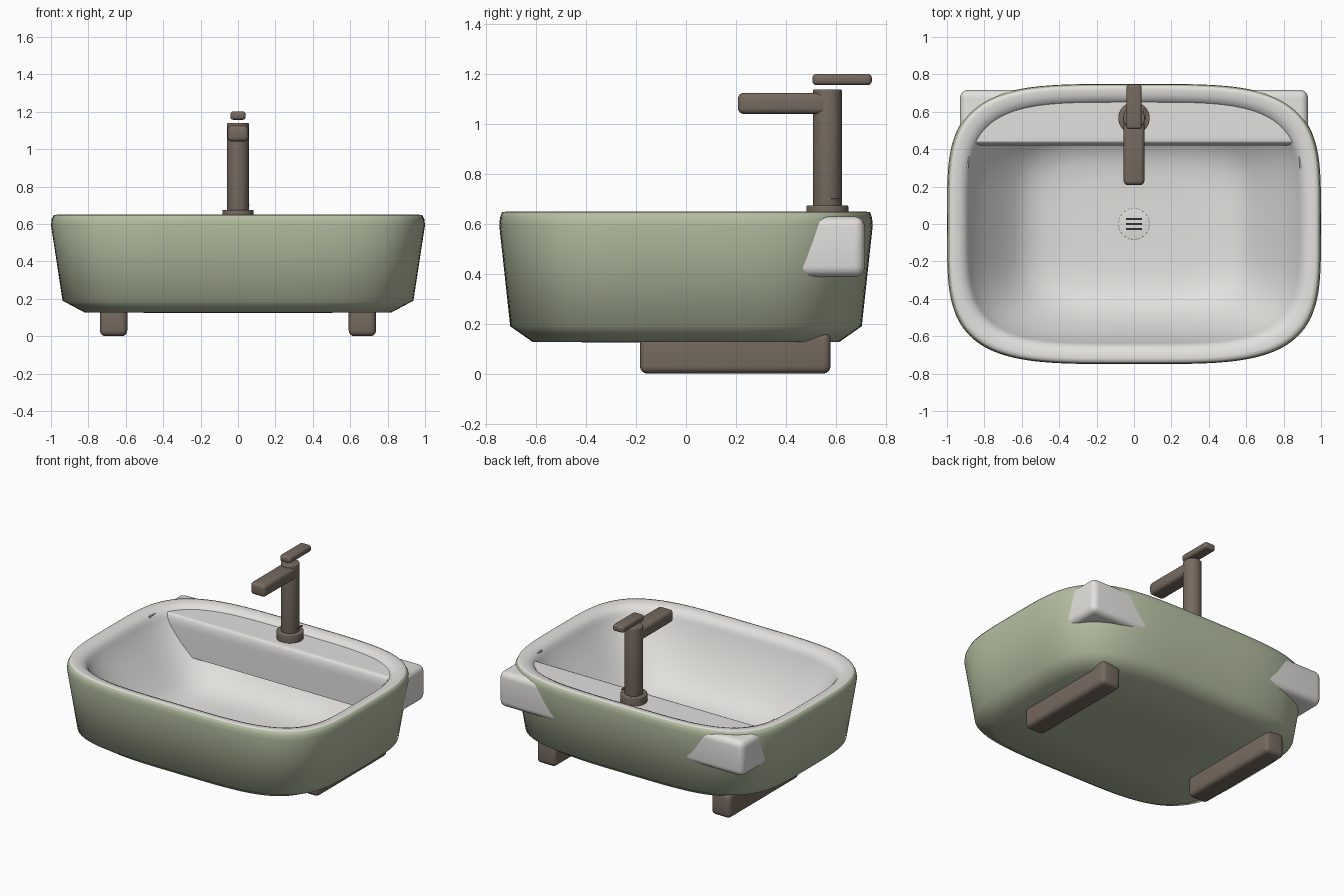
import bpy, bmesh, math

if "Cube" in bpy.data.objects:
    bpy.data.objects.remove(bpy.data.objects["Cube"])

def material(name, rgb):
    m = bpy.data.materials.new(name)
    m.diffuse_color = (*rgb, 1)
    m.use_nodes = True
    m.node_tree.nodes["Principled BSDF"].inputs["Base Color"].default_value = m.diffuse_color
    return m

GREEN = material("sage green", (0.46, 0.52, 0.36))
WHITE = material("white ceramic", (0.76, 0.75, 0.725))
BROWN = material("bronze brown", (0.18, 0.143, 0.115))
DARK = material("dark slot", (0.03, 0.03, 0.03))

def finish(bm, name, mats, bevel=0, segments=4, angle=40):
    bmesh.ops.recalc_face_normals(bm, faces=bm.faces)
    me = bpy.data.meshes.new(name)
    bm.to_mesh(me)
    bm.free()
    ob = bpy.data.objects.new(name, me)
    bpy.context.collection.objects.link(ob)
    for m in mats:
        me.materials.append(m)
    bpy.ops.object.select_all(action='DESELECT')
    ob.select_set(True)
    bpy.context.view_layer.objects.active = ob
    if bevel:
        mod = ob.modifiers.new("Bevel", 'BEVEL')
        mod.width, mod.segments = bevel, segments
        mod.limit_method, mod.angle_limit = 'ANGLE', math.radians(40)
        bpy.ops.object.modifier_apply(modifier=mod.name)
    bpy.ops.object.shade_smooth_by_angle(angle=math.radians(angle))
    return ob

def prism(outline, z0, z1):
    bm = bmesh.new()
    lo = [bm.verts.new((x, y, z0)) for x, y in outline]
    hi = [bm.verts.new((x, y, z1)) for x, y in outline]
    bm.faces.new(lo[::-1])
    bm.faces.new(hi)
    for i in range(len(lo)):
        j = (i + 1) % len(lo)
        bm.faces.new((lo[i], lo[j], hi[j], hi[i]))
    return bm

def box(name, x0, x1, y0, y1, z0, z1, mat, bevel=0):
    bm = prism([(x0, y0), (x1, y0), (x1, y1), (x0, y1)], z0, z1)
    return finish(bm, name, [mat], bevel)

def cylinder(name, x, y, r, z0, z1, mat, bevel=0):
    ring = [2 * math.pi * i / 48 for i in range(48)]
    bm = prism([(x + r * math.cos(a), y + r * math.sin(a)) for a in ring], z0, z1)
    return finish(bm, name, [mat], bevel)

def squircle(hx, hy, a):
    c, s = math.cos(a), math.sin(a)
    return (hx * math.copysign(math.sqrt(abs(c)), c),
            hy * math.copysign(math.sqrt(abs(s)), s))

def round_edges(bm, test, radius, segments=6):
    edges = [e for e in bm.edges if test(e.verts[0].co, e.verts[1].co)]
    bmesh.ops.bevel(bm, geom=edges, offset=radius, segments=segments,
                    profile=0.5, affect='EDGES')

# Basin shell: rounded-rectangle rings from underside, over the rim, to bowl floor
RINGS = [(0.40, 0.28, 0.125), (0.82, 0.615, 0.127), (0.938, 0.705, 0.19),
         (1.0, 0.749, 0.595), (0.996, 0.746, 0.625), (0.985, 0.738, 0.648),
         (0.965, 0.718, 0.65), (0.935, 0.688, 0.646), (0.908, 0.662, 0.634),
         (0.890, 0.645, 0.612), (0.880, 0.638, 0.59), (0.85, 0.62, 0.535),
         (0.79, 0.585, 0.45), (0.715, 0.535, 0.36), (0.64, 0.475, 0.275),
         (0.57, 0.41, 0.22), (0.48, 0.335, 0.192), (0.36, 0.25, 0.183),
         (0.2, 0.14, 0.18)]
N = 128
bm = bmesh.new()
loops = []
for hx, hy, z in RINGS:
    pts = [squircle(hx, hy, 2 * math.pi * i / N) for i in range(N)]
    loops.append([bm.verts.new((x, y, z)) for x, y in pts])
bm.faces.new(loops[0][::-1])
bm.faces.new(loops[-1]).material_index = 1
for k in range(len(loops) - 1):
    a, b = loops[k], loops[k + 1]
    for i in range(N):
        j = (i + 1) % N
        f = bm.faces.new((a[i], a[j], b[j], b[i]))
        f.material_index = 1 if k >= 5 else 0
finish(bm, "basin", [GREEN, WHITE], angle=75)

# Overhanging tap shelf across the back of the bowl, with a rounded front lip
start = math.asin((0.42 / 0.67) ** 2)
arc = [start + (math.pi - 2 * start) * i / 48 for i in range(49)]
bm = prism([squircle(0.92, 0.67, a) for a in arc], 0.365, 0.62)
round_edges(bm, lambda p, q: min(p.z, q.z) > 0.5 and max(p.y, q.y) < 0.421, 0.075)
finish(bm, "tap_shelf", [WHITE])

# Rear corner brackets and feet, mirrored left and right
BRACKET = [(0.93, 0.717), (0.45, 0.717), (0.45, 0.66), (0.70, 0.63),
           (0.83, 0.55), (0.88, 0.40), (0.885, 0.30), (0.93, 0.30)]
def outer_edge(p, q):
    on_side = min(abs(p.x), abs(q.x)) > 0.929
    on_back = min(p.y, q.y) > 0.716
    corner = on_side and on_back
    return corner or ((on_side or on_back) and abs(p.z - q.z) < 0.01)

for side, s in (("left", -1), ("right", 1)):
    bm = prism([(s * x, y) for x, y in BRACKET], 0.388, 0.63)
    round_edges(bm, outer_edge, 0.042)
    finish(bm, side + "_bracket", [WHITE])
    xs = sorted((s * 0.592, s * 0.738))
    box(side + "_foot", *xs, -0.185, 0.58, 0, 0.166, BROWN, 0.03)

# Drain disc with three slots
cylinder("drain", 0, 0, 0.083, 0.16, 0.186, WHITE, 0.002)
for i in (-1, 0, 1):
    box("drain_slot", -0.043, 0.043, i * 0.027 - 0.005, i * 0.027 + 0.005,
        0.183, 0.188, DARK)

# Tap: base flange, column, spout and lever
cylinder("tap_flange", 0, 0.567, 0.084, 0.59, 0.675, BROWN, 0.006)
cylinder("tap_column", 0, 0.567, 0.058, 0.66, 1.14, BROWN, 0.006)
box("tap_spout", -0.056, 0.056, 0.208, 0.572, 1.041, 1.126, BROWN, 0.024)
box("tap_lever", -0.041, 0.041, 0.507, 0.745, 1.157, 1.202, BROWN, 0.016)
# Small pin on the column
box("tap_pin", 0.05, 0.062, 0.56, 0.618, 0.697, 0.703, BROWN)
